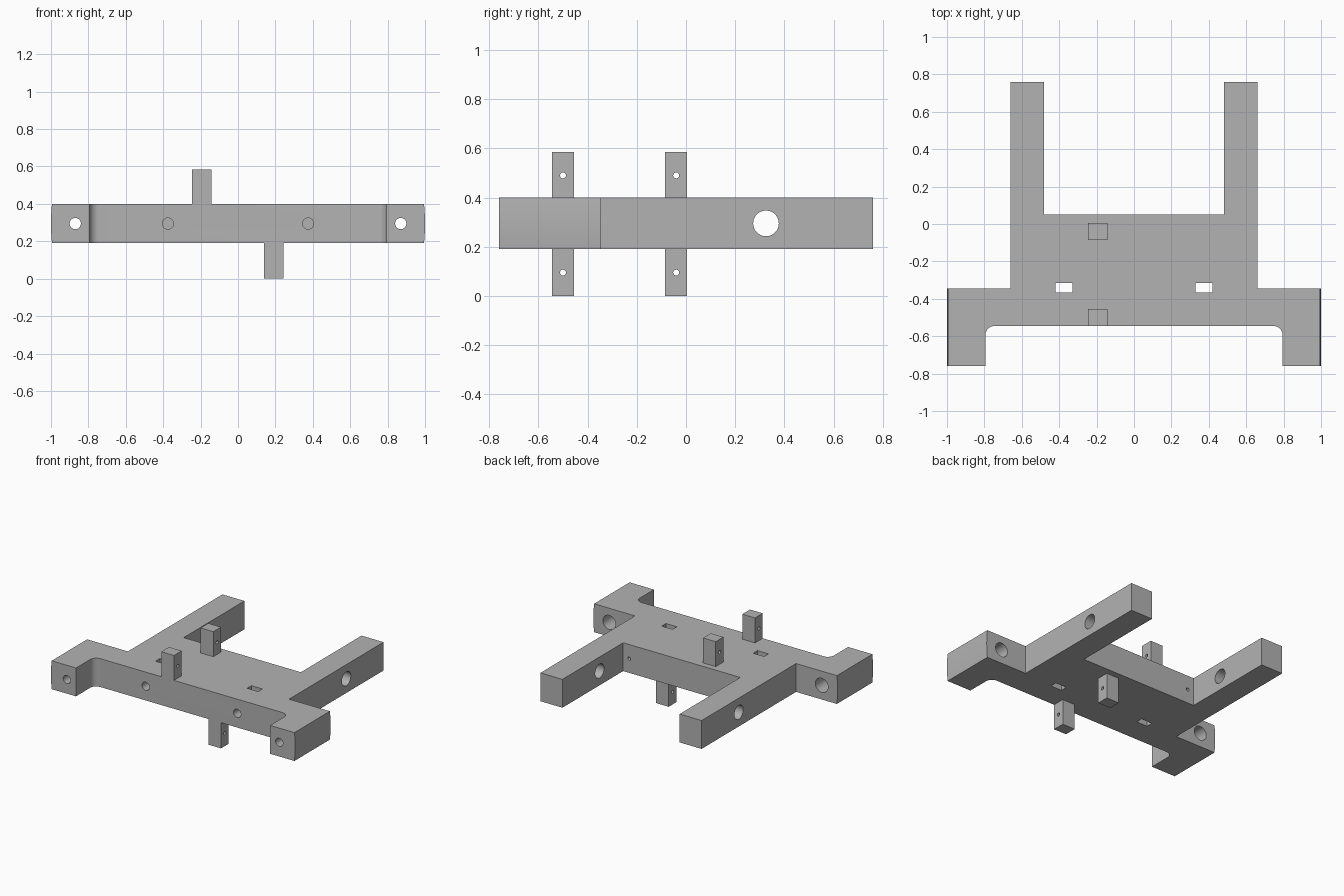
import bpy, bmesh, math
from mathutils import Matrix, Vector

old = bpy.data.objects.get("Cube")
if old:
    bpy.data.objects.remove(old, do_unlink=True)

grey = bpy.data.materials.new("plain grey")
grey.use_nodes = True
grey.diffuse_color = (0.45, 0.45, 0.45, 1)
grey.node_tree.nodes["Principled BSDF"].inputs["Base Color"].default_value = (0.45, 0.45, 0.45, 1)

BOTTOM, TOP = 0.19, 0.40
MID = (BOTTOM + TOP) / 2


def finish(name, bm):
    bmesh.ops.recalc_face_normals(bm, faces=bm.faces)
    mesh = bpy.data.meshes.new(name)
    bm.to_mesh(mesh)
    bm.free()
    mesh.materials.append(grey)
    obj = bpy.data.objects.new(name, mesh)
    bpy.context.collection.objects.link(obj)
    return obj


def box(name, low, high):
    low, high = Vector(low), Vector(high)
    bm = bmesh.new()
    bmesh.ops.create_cube(bm, size=1, matrix=Matrix.Translation((low + high) / 2)
                          @ Matrix.Diagonal((*(high - low), 1)))
    return finish(name, bm)


def rod(name, start, end, radius, sides=48):
    start, end = Vector(start), Vector(end)
    turn = (end - start).to_track_quat('Z', 'Y').to_matrix().to_4x4()
    bm = bmesh.new()
    bmesh.ops.create_cone(bm, cap_ends=True, segments=sides, radius1=radius, radius2=radius,
                          depth=(end - start).length,
                          matrix=Matrix.Translation((start + end) / 2) @ turn)
    return finish(name, bm)


def activate(obj):
    bpy.ops.object.select_all(action='DESELECT')
    obj.select_set(True)
    bpy.context.view_layer.objects.active = obj


def cut(obj, tool, operation='DIFFERENCE'):
    mod = obj.modifiers.new("cut", 'BOOLEAN')
    mod.operation, mod.solver, mod.object = operation, 'EXACT', tool
    activate(obj)
    bpy.ops.object.modifier_apply(modifier=mod.name)
    bpy.data.objects.remove(tool, do_unlink=True)


def smooth(obj):
    activate(obj)
    bpy.ops.object.shade_smooth_by_angle(angle=math.radians(30))


# Frame: half outline in plan with a filleted inner foot corner, mirrored and extruded
FILLET = 0.05
half = []
for i in range(9):
    a = math.radians(90 - 90 * i / 8)
    half.append((0.795 - FILLET + FILLET * math.cos(a), -0.545 - FILLET + FILLET * math.sin(a)))
half += [(0.795, -0.76), (1.02, -0.76), (1.02, -0.345), (0.66, -0.345),
         (0.66, 0.76), (0.48, 0.76), (0.48, 0.05)]
outline = half + [(-x, y) for x, y in reversed(half)]
bm = bmesh.new()
face = bm.faces.new([bm.verts.new((x, y, BOTTOM)) for x, y in outline])
extruded = bmesh.ops.extrude_face_region(bm, geom=[face])["geom"]
bmesh.ops.translate(bm, vec=(0, 0, TOP - BOTTOM),
                    verts=[v for v in extruded if isinstance(v, bmesh.types.BMVert)])
frame = finish("frame", bm)

# Slightly bulged outer sides of the feet
cut(frame, rod("side_trim", (0, -1, MID), (0, 1, MID), 1.0, 256), 'INTERSECT')

# Axle bore through both rear arms
cut(frame, rod("axle_bore", (-1, 0.325, MID), (1, 0.325, MID), 0.052))

for s in (-1, 1):
    # Stepped bore through each foot
    cut(frame, rod("foot_bore", (s * 0.87, -0.9, MID), (s * 0.87, -0.3, MID), 0.03))
    cut(frame, rod("foot_counterbore", (s * 0.87, -0.6, MID), (s * 0.87, -0.3, MID), 0.052))
    # Screw hole from the front, leading into a slot
    cut(frame, rod("screw_hole", (s * 0.375, -0.7, MID), (s * 0.375, -0.33, MID), 0.03))
    cut(frame, box("slot", (s * 0.375 - 0.045, -0.365, 0), (s * 0.375 + 0.045, -0.315, 1)))
    # Small pin hole in the rear face
    cut(frame, rod("pin_hole", (s * 0.43, -0.05, MID), (s * 0.43, 0.1, MID), 0.012, 24))
smooth(frame)

# Drilled posts: two standing on top, two hanging below
for level, x, low, high in (("upper", -0.195, TOP, 0.585), ("lower", 0.19, 0, BOTTOM)):
    hole_z = 0.49 if level == "upper" else 0.095
    for place, y in (("front", -0.5), ("rear", -0.04)):
        post = box(f"{level}_{place}_post", (x - 0.052, y - 0.045, low), (x + 0.052, y + 0.045, high))
        cut(post, rod("post_hole", (x - 0.2, y, hole_z), (x + 0.2, y, hole_z), 0.012, 24))
        smooth(post)
